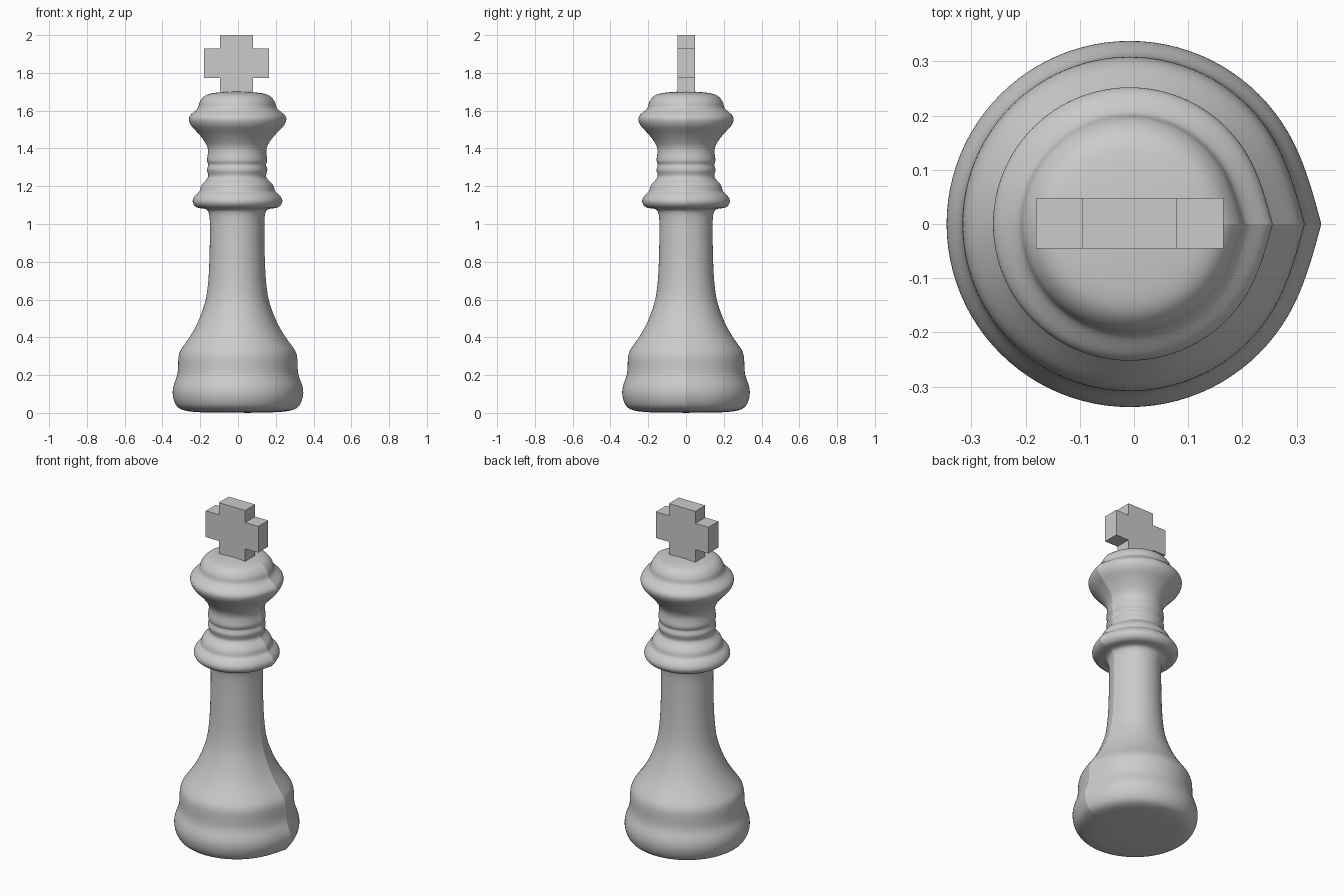
import bpy, bmesh, math

if "Cube" in bpy.data.objects:
    bpy.data.objects.remove(bpy.data.objects["Cube"])

CX = -0.008          # lathe axis (the open seam bulges out on +x)
SIDES = 12           # control columns, smoothed by subdivision
SHRINK = (4 + 2 * math.cos(2 * math.pi / SIDES)) / 6

# Profile (radius, height) from the base up to the crown
profile = [
    (0.20, 0.002), (0.27, 0.012), (0.316, 0.037), (0.337, 0.095), (0.331, 0.15),
    (0.314, 0.2), (0.309, 0.255), (0.304, 0.31), (0.284, 0.35), (0.256, 0.39),
    (0.225, 0.44), (0.199, 0.493), (0.175, 0.557), (0.158, 0.626), (0.147, 0.73),
    (0.142, 0.865), (0.141, 1.0), (0.155, 1.074), (0.205, 1.086), (0.232, 1.12),
    (0.214, 1.156), (0.195, 1.175), (0.184, 1.208), (0.155, 1.24), (0.151, 1.265),
    (0.156, 1.29), (0.149, 1.315), (0.156, 1.34), (0.151, 1.395), (0.177, 1.448),
    (0.21, 1.488), (0.239, 1.52), (0.252, 1.555), (0.238, 1.583), (0.206, 1.612),
    (0.196, 1.642), (0.172, 1.675), (0.13, 1.692), (0.06, 1.7),
]


def control_points(target):
    """Control points whose smoothed curve passes near the target profile."""
    c = list(target)
    for _ in range(4):
        new = list(c)
        for i in range(1, len(c) - 1):
            new[i] = tuple(c[i][k] + target[i][k]
                           - (c[i-1][k] + 4 * c[i][k] + c[i+1][k]) / 6 for k in (0, 1))
        c = new
    return c


def link(name, bm):
    mesh = bpy.data.meshes.new(name)
    bm.to_mesh(mesh)
    bm.free()
    ob = bpy.data.objects.new(name, mesh)
    bpy.context.collection.objects.link(ob)
    return ob


# Turned body, with the seam left unwelded
bm = bmesh.new()
cols = []
points = control_points(profile)
for j in range(SIDES + 1):
    a = 2 * math.pi * j / SIDES
    cols.append([bm.verts.new((CX + r / SHRINK * math.cos(a), r / SHRINK * math.sin(a), z))
                 for r, z in points])
bottom = bm.verts.new((CX, 0, 0))
top = bm.verts.new((CX, 0, 1.703))
for a, b in zip(cols, cols[1:]):
    bm.faces.new((bottom, b[0], a[0]))
    bm.faces.new((top, a[-1], b[-1]))
    for i in range(len(points) - 1):
        bm.faces.new((a[i], b[i], b[i+1], a[i+1]))
for f in bm.faces:
    f.smooth = True
body = link("turned_body", bm)
sub = body.modifiers.new("smooth", 'SUBSURF')
sub.levels = sub.render_levels = 3

# Cross finial: one outline, extruded in y
w, arm, lo, hi = 0.087, 0.173, 1.772, 1.928
right = [(w, 1.68), (w, lo), (arm, lo), (arm, hi), (w, hi), (w, 2.0)]
outline = right + [(-x, z) for x, z in reversed(right)]
bm = bmesh.new()
face = bm.faces.new([bm.verts.new((CX + x, -0.045, z)) for x, z in outline])
ext = bmesh.ops.extrude_face_region(bm, geom=[face])
bmesh.ops.translate(bm, vec=(0, 0.093, 0),
                    verts=[v for v in ext["geom"] if isinstance(v, bmesh.types.BMVert)])
bmesh.ops.recalc_face_normals(bm, faces=bm.faces)
link("cross_finial", bm)
